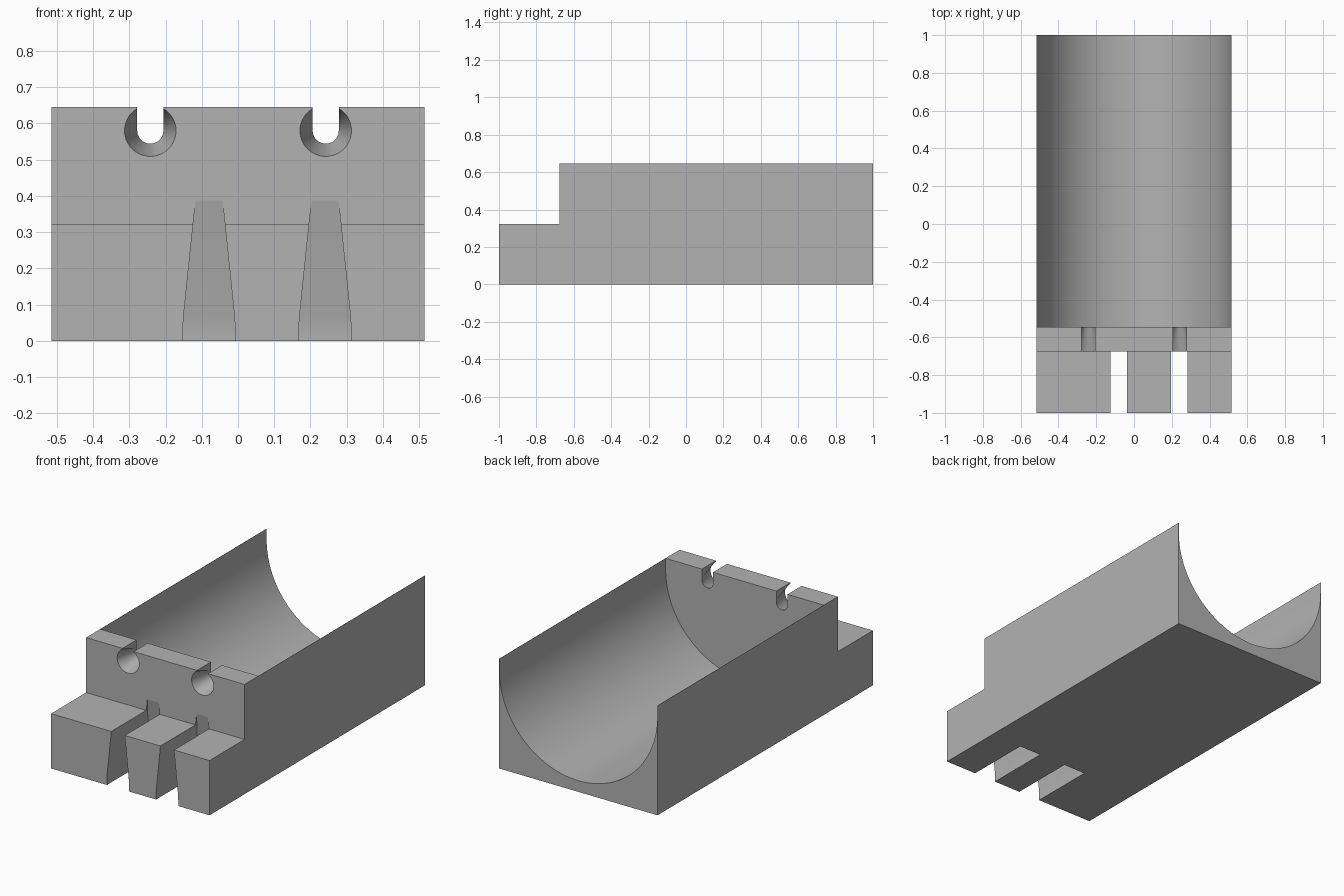
import bpy
import bmesh
from math import sin, cos, pi, radians

cube = bpy.data.objects.get("Cube")
if cube:
    bpy.data.objects.remove(cube, do_unlink=True)

HALF_W, TOP, STEP = 0.515, 0.645, 0.322
WALL_FRONT, WALL_BACK = -0.675, -0.545
AXIS_Z = 0.58

grey = bpy.data.materials.new("plain grey")
grey.use_nodes = True
color = (0.448, 0.448, 0.448, 1)
grey.diffuse_color = color
grey.node_tree.nodes["Principled BSDF"].inputs["Base Color"].default_value = color


def loft(name, rings):
    """Closed solid through rings of equal point count."""
    bm = bmesh.new()
    loops = [[bm.verts.new(p) for p in ring] for ring in rings]
    n = len(loops[0])
    for a, b in zip(loops, loops[1:]):
        for i in range(n):
            j = (i + 1) % n
            bm.faces.new((a[i], a[j], b[j], b[i]))
    bm.faces.new(loops[0])
    bm.faces.new(loops[-1])
    bmesh.ops.recalc_face_normals(bm, faces=bm.faces)
    mesh = bpy.data.meshes.new(name)
    bm.to_mesh(mesh)
    bm.free()
    mesh.materials.append(grey)
    obj = bpy.data.objects.new(name, mesh)
    bpy.context.collection.objects.link(obj)
    return obj


def ring_xz(points, y):
    return [(x, y, z) for x, z in points]


def circle(cx, r, count=48):
    return [(cx + r * cos(2 * pi * i / count), AXIS_Z + r * sin(2 * pi * i / count))
            for i in range(count)]


# Stepped block
side = [(-1, 0), (1, 0), (1, TOP), (WALL_FRONT, TOP), (WALL_FRONT, STEP), (-1, STEP)]
body = loft("cradle_block", [[(x, y, z) for y, z in side] for x in (-HALF_W, HALF_W)])
cutters = []

# Long round-bottomed trough, open at the back
r = HALF_W - 0.001
arc = [(-r * cos(pi * i / 64), AXIS_Z - r * sin(pi * i / 64)) for i in range(65)]
trough = [(-r, 0.8)] + arc + [(r, 0.8)]
cutters.append(loft("trough_cutter", [ring_xz(trough, y) for y in (WALL_BACK, 1.1)]))

# Countersunk holes opened to the top by narrow slots
for cx in (-0.242, 0.242):
    slope = (0.071 - 0.036) / (WALL_FRONT - WALL_BACK)
    cone = [ring_xz(circle(cx, 0.036 + slope * (y - WALL_BACK)), y) for y in (-0.72, -0.52)]
    cutters.append(loft("hole_cutter", cone))
    w = 0.0362
    slot = [(cx - w, AXIS_Z), (cx + w, AXIS_Z), (cx + w, 0.8), (cx - w, 0.8)]
    cutters.append(loft("slot_cutter", [ring_xz(slot, y) for y in (-0.8, -0.52)]))

# Tapered grooves through the front ledge: height, half width, back depth
levels = [(-0.05, 0.072, -0.61), (0.02, 0.072, -0.61), (0.045, 0.0715, -0.6118),
          (0.07, 0.070, -0.615), (0.388, 0.037, WALL_FRONT), (0.42, 0.0337, -0.681)]
for cx in (-0.08, 0.24):
    rings = [[(cx - w, -1.1, z), (cx + w, -1.1, z), (cx + w, y, z), (cx - w, y, z)]
             for z, w, y in levels]
    cutters.append(loft("groove_cutter", rings))

# Cut everything out of the block
bpy.ops.object.select_all(action='DESELECT')
body.select_set(True)
bpy.context.view_layer.objects.active = body
for cutter in cutters:
    cutter.hide_render = True
    mod = body.modifiers.new(cutter.name, 'BOOLEAN')
    mod.operation = 'DIFFERENCE'
    mod.solver = 'EXACT'
    mod.object = cutter
    bpy.ops.object.modifier_apply(modifier=mod.name)
    bpy.data.objects.remove(cutter, do_unlink=True)

bpy.ops.object.shade_smooth_by_angle(angle=radians(10))
